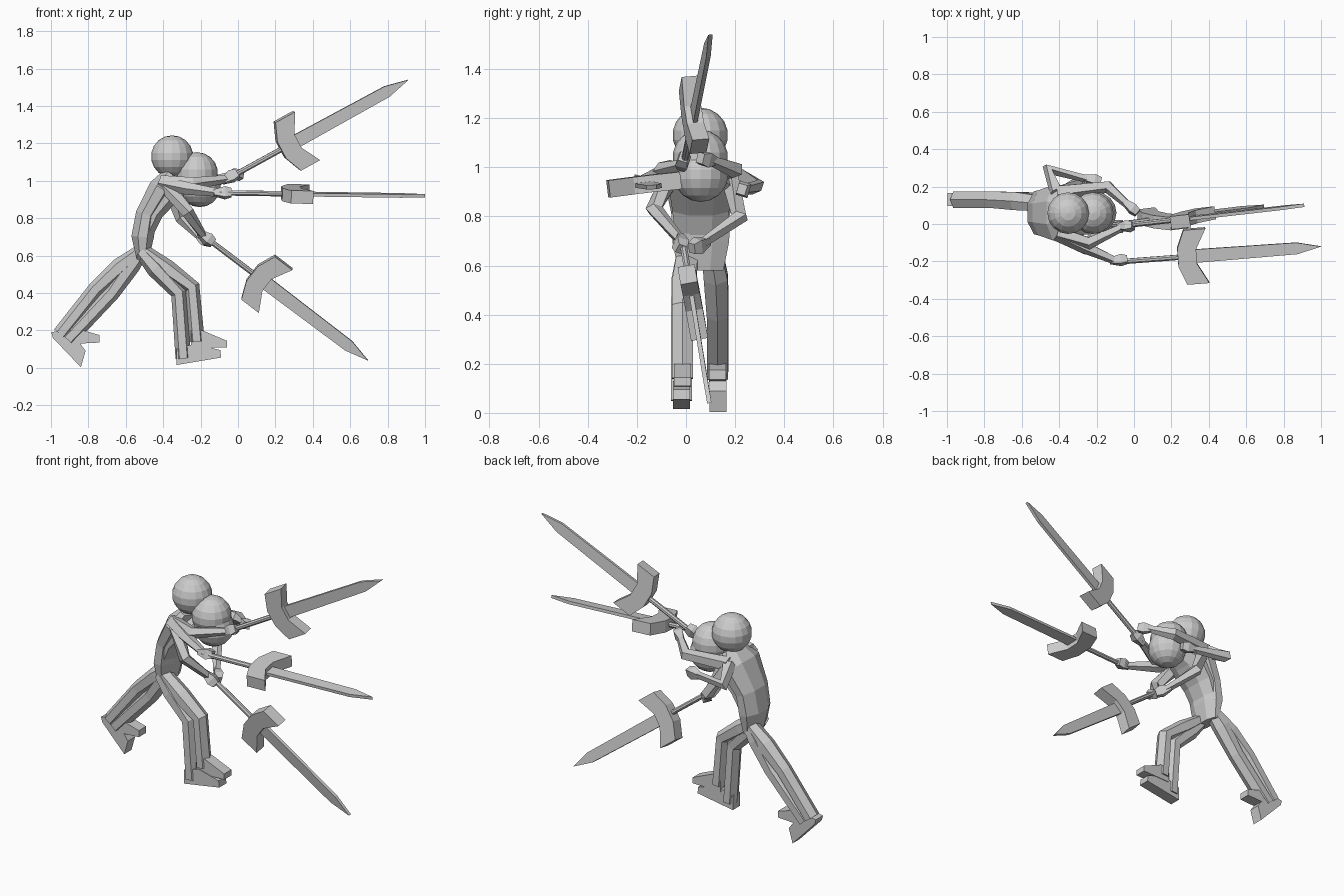
import bpy, bmesh, math
from mathutils import Vector as V

if "Cube" in bpy.data.objects:
    bpy.data.objects.remove(bpy.data.objects["Cube"])


def finish(name, bm):
    bmesh.ops.recalc_face_normals(bm, faces=bm.faces)
    me = bpy.data.meshes.new(name)
    bm.to_mesh(me)
    bm.free()
    ob = bpy.data.objects.new(name, me)
    bpy.context.collection.objects.link(ob)


def loft(name, pts, sizes, sides=6, ref=(0, 1, 0), turn=0.5):
    """Flat-sided tube along pts; sizes are (half width along ref, half depth)."""
    bm = bmesh.new()
    pts = [V(p) for p in pts]
    rings = []
    for i, p in enumerate(pts):
        t = V()
        if i > 0:
            t += (p - pts[i - 1]).normalized()
        if i < len(pts) - 1:
            t += (pts[i + 1] - p).normalized()
        t.normalize()
        u = V(ref)
        u = (u - t * u.dot(t)).normalized()
        w = t.cross(u)
        a, b = sizes[i]
        ring = []
        for k in range(sides):
            g = 2 * math.pi * (k + turn) / sides
            ring.append(bm.verts.new(p + u * a * math.cos(g) + w * b * math.sin(g)))
        rings.append(ring)
    for r, s in zip(rings, rings[1:]):
        for k in range(sides):
            j = (k + 1) % sides
            bm.faces.new((r[k], r[j], s[j], s[k]))
    bm.faces.new(rings[0])
    bm.faces.new(rings[-1])
    finish(name, bm)


def plate(name, outline, o, d, lat, thick):
    """Extruded outline; d is the length axis and lat the cross axis."""
    n = d.cross(lat)
    bm = bmesh.new()
    f = bm.faces.new([bm.verts.new(o + d * s + lat * t - n * thick / 2) for s, t in outline])
    g = bmesh.ops.extrude_face_region(bm, geom=[f])["geom"]
    bmesh.ops.translate(bm, vec=n * thick, verts=[v for v in g if isinstance(v, bmesh.types.BMVert)])
    finish(name, bm)


def sword(tag, hand, tip, lat):
    o, d = V(hand), V(tip) - V(hand)
    length = d.length
    d.normalize()
    lat = V(lat)
    lat = (lat - d * lat.dot(d)).normalized()
    loft("sword_handle_" + tag, [o - d * .05, o + d * .31], [(.015, .015)] * 2, 8, lat)
    plate("sword_guard_" + tag, [(.285, -.05), (.285, .05), (.325, .147), (.443, .147), (.385, .04),
                                 (.385, -.04), (.443, -.147), (.325, -.147)], o, d, lat, .07)
    plate("sword_blade_" + tag, [(.36, -.036), (.36, .036), (length - .13, .031),
                                 (length, 0), (length - .13, -.031)], o, d, lat, .018)


def arm(name, shoulder, elbow, hand, reach):
    loft(name, [shoulder, elbow, hand], [(.042, .042), (.036, .036), (.022, .022)], 5, (0, .3, 1))
    # flared fist at the wrist
    h, r = V(hand), V(reach).normalized()
    loft(name + "_fist", [h - r * .03, h + r * .03, h + r * .065],
         [(.02, .02), (.042, .036), (.03, .026)], 4, (0, .3, 1))


# swords in the three strike positions
sword("high", (-.02, -.005, 1.03), (.91, .10, 1.54), (-.48, -.15, .87))
sword("level", (-.05, -.2, .935), (1.0, -.12, .92), (-.07, 1, .12))
sword("low", (-.15, -.01, .68), (.695, .095, .04), (.6, -.15, .8))

# sword arms
ns = (-.41, -.05, .99)
arm("sword_arm_high", ns, (-.24, -.10, .985), (-.06, -.015, 1.01), (.9, .1, .5))
arm("sword_arm_level", ns, (-.27, -.12, .96), (-.10, -.195, .936), (1, .08, 0))
arm("sword_arm_low", (-.38, -.06, .97), (-.27, -.13, .83), (-.185, -.025, .705), (.84, .1, -.64))

# off-hand arms
fs = (-.41, .17, .99)
arm("off_arm_high", fs, (-.14, .20, .99), (-.03, .10, 1.03), (.7, -.6, .1))
arm("off_arm_level", fs, (-.46, .29, .92), (-.24, .24, .91), (1, -.2, 0))
arm("off_arm_low", (-.38, .17, .97), (-.30, .22, .80), (-.19, .07, .69), (.6, -.7, -.3))

# torso, upright and leaning chest
loft("torso", [(-.51, .06, .58), (-.51, .06, .70), (-.49, .06, .82), (-.41, .06, .96), (-.36, .06, 1.04)],
     [(.10, .035), (.125, .065), (.13, .062), (.16, .072), (.09, .04)], 8)
loft("leaning_chest", [(-.50, .06, .72), (-.45, .06, .83), (-.36, .06, .94), (-.27, .06, .98)],
     [(.11, .05), (.125, .055), (.14, .065), (.07, .04)], 8)

# heads
for tag, c in {"upright": (-.352, .058, 1.13), "leaning": (-.22, .058, 1.04), "lowered": (-.205, .06, .972)}.items():
    bm = bmesh.new()
    bmesh.ops.create_uvsphere(bm, u_segments=16, v_segments=9, radius=.113)
    bmesh.ops.translate(bm, vec=c, verts=bm.verts)
    finish("head_" + tag, bm)

# legs, each in two step positions
leg_sizes = [(.05, .035), (.056, .05), (.05, .043), (.05, .042)]


def leg(name, y, hip, thigh, knee, ankle, foot):
    loft(name, [(x, y * f + .06 * (1 - f), z) for f, (x, z) in
                zip((.75, .9, 1, 1), (hip, thigh, knee, ankle))], leg_sizes, 6)
    plate(name + "_foot", foot, V((0, y, 0)), V((1, 0, 0)), V((0, 0, 1)), .07)


leg("front_leg_planted", -.018, (-.52, .62), (-.44, .53), (-.317, .40), (-.292, .05),
    [(-.33, .10), (-.33, .015), (-.09, .055), (-.095, .095), (-.23, .13)])
leg("front_leg_lifted", -.014, (-.51, .63), (-.38, .53), (-.245, .43), (-.22, .14),
    [(-.25, .20), (-.25, .105), (-.06, .11), (-.06, .145), (-.19, .20)])
leg("back_leg_pushing", .13, (-.53, .62), (-.63, .54), (-.76, .42), (-.95, .18),
    [(-.998, .19), (-.99, .16), (-.84, .003), (-.815, .09), (-.90, .21)])
leg("back_leg_following", .128, (-.52, .61), (-.57, .55), (-.675, .40), (-.91, .15),
    [(-.96, .19), (-.94, .125), (-.74, .135), (-.74, .175), (-.86, .21)])
